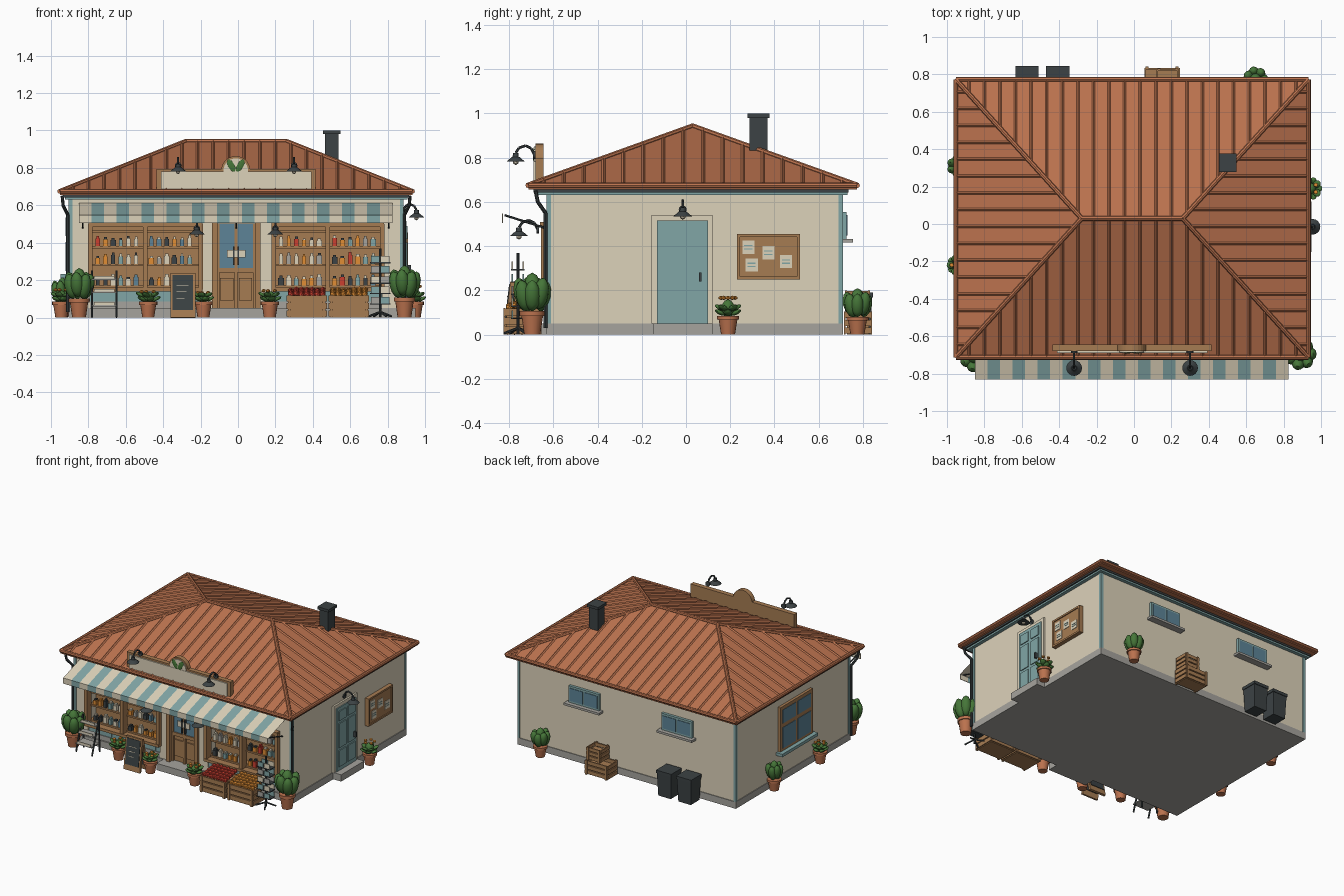
import bpy, bmesh, math, random
from mathutils import Matrix, Vector

if "Cube" in bpy.data.objects:
    bpy.data.objects.remove(bpy.data.objects["Cube"])
random.seed(4)

COLOURS = {"terracotta": (.50, .17, .077), "orange": (.75, .27, .035), "cream": (.72, .645, .49),
           "teal": (.22, .38, .38), "wood": (.38, .2, .085), "charcoal": (.045, .055, .058),
           "green": (.06, .18, .04), "stone": (.38, .37, .34), "glass": (.11, .23, .31), "red": (.6, .05, .03)}
MATS = {}
for key, c in COLOURS.items():
    MATS[key] = bpy.data.materials.new(key)
    MATS[key].diffuse_color = (*c, 1)


class Part:
    def __init__(s, name):
        s.name, s.bm, s.mats, s.m = name, bmesh.new(), [], Matrix()

    def paint(s, faces, mat):
        if mat not in s.mats:
            s.mats.append(mat)
        for f in faces:
            f.material_index = s.mats.index(mat)

    def verts(s, vs, mat):
        s.paint({f for v in vs for f in v.link_faces}, mat)

    def box(s, x0, x1, y0, y1, z0, z1, mat):
        m = s.m @ Matrix.Translation(((x0+x1)/2, (y0+y1)/2, (z0+z1)/2)) @ Matrix.Diagonal((x1-x0, y1-y0, z1-z0, 1))
        s.verts(bmesh.ops.create_cube(s.bm, size=1, matrix=m)["verts"], mat)

    def rod(s, a, b, r0, r1, mat, n=8):
        a, b = Vector(a), Vector(b)
        m = s.m @ Matrix.Translation((a+b)/2) @ (b-a).to_track_quat('Z', 'Y').to_matrix().to_4x4()
        s.verts(bmesh.ops.create_cone(s.bm, cap_ends=True, segments=n, radius1=r0, radius2=r1,
                                      depth=(b-a).length, matrix=m)["verts"], mat)

    def ball(s, c, radii, mat, rot=Matrix(), sub=2):
        m = s.m @ Matrix.Translation(c) @ rot @ Matrix.Diagonal((*radii, 1))
        s.verts(bmesh.ops.create_icosphere(s.bm, subdivisions=sub, radius=1, matrix=m)["verts"], mat)

    def face(s, pts, mat):
        s.paint([s.bm.faces.new([s.bm.verts.new(p) for p in pts])], mat)

    def done(s, smooth=False):
        me = bpy.data.meshes.new(s.name)
        s.bm.to_mesh(me)
        s.bm.free()
        for k in s.mats:
            me.materials.append(MATS[k])
        o = bpy.data.objects.new(s.name, me)
        bpy.context.collection.objects.link(o)
        if smooth:
            bpy.ops.object.select_all(action='DESELECT')
            o.select_set(True)
            bpy.context.view_layer.objects.active = o
            bpy.ops.object.shade_smooth_by_angle(angle=math.radians(40))


# walls, base, trims
p = Part("walls")
p.box(-.9, .88, -.52, .705, .05, .65, "cream")
p.box(-.9, .88, -.625, -.52, .5, .65, "cream")
for a, b in ((-.9, -.79), (-.2, -.13), (.11, .19), (.77, .88)):
    p.box(a, b, -.625, -.52, .05, .5, "cream")
p.done()
p = Part("base_and_steps")
p.box(-.905, .885, -.63, .71, 0, .05, "stone")
p.box(-.17, .15, -.71, -.63, 0, .05, "stone")
p.box(.885, .95, -.15, .12, 0, .05, "stone")
p.done()
p = Part("corner_and_eave_trim")
for x in (-.895, .875):
    for y in (-.62, .7):
        p.box(x-.01, x+.01, y-.01, y+.01, .05, .64, "teal")
p.box(-.925, .905, -.67, .73, .63, .645, "teal")
p.box(-.935, .915, -.69, .735, .642, .657, "charcoal")
p.done()
p = Part("downspouts")
for x, e in ((-.9, -1), (.88, 1)):
    pts = [(x+e*.04, -.68, .65), (x+e*.035, -.67, .6), (x+e*.01, -.635, .55), (x+e*.01, -.635, .03)]
    for a, b in zip(pts, pts[1:]):
        p.rod(a, b, .009, .009, "charcoal")
p.done(True)

# hipped roof with seams and ridge caps
X0, X1, Y0, Y1, ZE, ZR = -.953, .933, -.713, .773, .675, .942
RA, RB, YR = -.28, .26, .03
p = Part("roof")
p.box(X0, X1, Y0, Y1, .655, ZE, "terracotta")
A, B, C, D = (X0, Y0, ZE), (X1, Y0, ZE), (X1, Y1, ZE), (X0, Y1, ZE)
E, F = (RA, YR, ZR), (RB, YR, ZR)
for f in ((A, B, F, E), (C, D, E, F), (B, C, F), (D, A, E)):
    p.face(f, "terracotta")
p.done()
p = Part("roof_caps")
for a, b in ((A, E), (D, E), (B, F), (C, F), (E, F), (A, B), (B, C), (C, D), (D, A)):
    p.rod(a, b, .013, .013, "terracotta")
p.done(True)
p = Part("roof_seams")
for i in range(22):
    x = X0 + .07 + i*.0833
    t = min(1, (x-X0)/(RA-X0), (X1-x)/(X1-RB))
    for y in (Y0, Y1):
        p.rod((x, y, ZE), (x, y+(YR-y)*t, ZE+(ZR-ZE)*t), .008, .008, "terracotta", 4)
for i in range(16):
    y = Y0 + .07 + i*.09
    t = min((y-Y0)/(YR-Y0), (Y1-y)/(Y1-YR))
    for x, r in ((X0, RA), (X1, RB)):
        p.rod((x, y, ZE), (x+(r-x)*t, y, ZE+(ZR-ZE)*t), .008, .008, "terracotta", 4)
p.done()
p = Part("chimney")
p.box(.465, .537, .288, .368, .78, .98, "charcoal")
p.box(.455, .547, .278, .378, .98, 1.0, "charcoal")
p.done()

# shop windows with stocked shelves
for name, a, b in (("left_shop_window", -.79, -.2), ("right_shop_window", .19, .77)):
    p = Part(name)
    p.box(a, b, -.535, -.52, .15, .5, "wood")
    p.box(a, b, -.62, -.52, .05, .085, "stone")
    p.box(a, b, -.615, -.52, .085, .15, "teal")
    for k in range(3):
        p.box(a+.03+k*.18, a+.19+k*.18, -.622, -.61, .092, .138, "teal")
    p.box(a-.01, b+.01, -.66, -.53, .14, .16, "wood")
    p.box(a-.01, b+.01, -.66, -.6, .485, .51, "wood")
    mid = (a+b)/2
    for x in (a, mid, b):
        p.box(x-.012, x+.012, -.655, -.6, .15, .5, "wood")
    for z in (.16, .275, .37, .455):
        p.box(a, b, -.61, -.53, z, z+.012, "wood")
    for z in (.172, .287, .382):
        x = a + .04
        while x < b - .03:
            h, w = random.uniform(.04, .062), random.uniform(.01, .015)
            m = random.choice(("cream", "stone", "teal", "glass", "orange", "orange", "charcoal", "red", "cream"))
            if abs(x-mid) > .03:
                p.box(x-w, x+w, -.605, -.575, z, z+h*.75, m)
                p.box(x-w*.6, x+w*.6, -.6, -.58, z+h*.75, z+h, random.choice((m, "cream", "charcoal")))
            x += .041
    p.done()

# front door
p = Part("front_door")
p.box(-.13, .11, -.6, -.52, .05, .5, "wood")
for x in (-.125, .105):
    p.box(x-.015, x+.015, -.645, -.58, .05, .51, "wood")
p.box(-.11, .09, -.608, -.6, .26, .5, "glass")
for x in (-.107, -.01, .087):
    p.box(x-.008, x+.008, -.615, -.6, .05, .5, "wood")
p.box(-.11, .09, -.616, -.6, .24, .265, "wood")
for x in (-.095, .005):
    p.box(x, x+.07, -.609, -.6, .09, .21, "wood")
p.box(-.06, .04, -.624, -.616, .32, .36, "cream")
for x in (-.022, .002):
    p.box(x-.004, x+.004, -.63, -.61, .28, .38, "charcoal")
p.done()

# striped awning with valance and arms
p = Part("awning")
w = 1.675/25
for i in range(25):
    m = "teal" if i % 2 else "cream"
    x = -.85 + i*w
    for dz in (0, -.006):
        p.face([(x, -.83, .547+dz), (x+w, -.83, .547+dz), (x+w, -.63, .612+dz), (x, -.63, .612+dz)], m)
    p.box(x, x+w, -.832, -.828, .505, .547, m)
for x in (-.83, -.01, .805):
    p.rod((x, -.82, .54), (x, -.63, .48), .005, .005, "charcoal", 6)
p.done()

# roof sign with round leaf emblem
p = Part("roof_sign")
p.box(-.435, .415, -.68, -.645, .65, .795, "wood")
p.rod((-.012, -.68, .785), (-.012, -.645, .785), .078, .078, "wood", 28)
p.rod((-.012, -.686, .785), (-.012, -.68, .785), .066, .066, "cream", 28)
p.box(-.412, .392, -.689, -.68, .682, .782, "cream")
for e in (-1, 1):
    p.ball((-.012+e*.024, -.688, .812), (.017, .004, .038), "green", Matrix.Rotation(e*.5, 4, 'Y'))
p.done()


def lamp(name, base, d):
    p = Part(name)
    q, d, up = Vector(base), Vector(d), Vector((0, 0, 1))
    pts = [q, q+d*.015+up*.03, q+d*.04+up*.042, q+d*.07+up*.032, q+d*.085+up*.01]
    for a, b in zip(pts, pts[1:]):
        p.rod(a, b, .006, .006, "charcoal", 6)
    p.rod(q-d*.005, q+d*.006, .018, .018, "charcoal", 12)
    e = pts[-1]
    p.rod(e, e-up*.02, .012, .014, "charcoal", 12)
    p.rod(e-up*.018, e-up*.04, .016, .042, "charcoal", 16)
    p.ball(e-up*.042, (.014,)*3, "cream", sub=1)
    p.done(True)


for i, x in enumerate((-.32, .3)):
    lamp(f"sign_lamp_{i}", (x, -.685, .812), (0, -1, 0))
for i, x in enumerate((-.22, .2)):
    lamp(f"door_lamp_{i}", (x, -.67, .475), (0, -1, 0))
lamp("side_lamp", (.882, -.015, .565), (.85, 0, 0))

# side door and notice board
p = Part("side_door")
p.box(.87, .893, -.155, .12, .05, .54, "cream")
p.box(.88, .9, -.13, .1, .05, .515, "teal")
for y in (-.112, -.005):
    for z0, z1 in ((.08, .2), (.22, .4), (.42, .49)):
        p.box(.896, .906, y+.003, y+.085, z0, z1, "teal")
p.box(.9, .925, .058, .07, .24, .28, "charcoal")
p.done()
p = Part("notice_board")
p.box(.88, .903, .24, .505, .26, .445, "wood")
for y0, y1, z0, z1 in ((.23, .515, .25, .263), (.23, .515, .442, .455), (.23, .243, .25, .455), (.502, .515, .25, .455)):
    p.box(.88, .91, y0, y1, z0, z1, "wood")
for y, z in ((.255, .365), (.345, .34), (.27, .285), (.425, .3)):
    p.box(.903, .907, y, y+.055, z, z+.06, "cream")
    for k in (.02, .035):
        p.box(.904, .909, y+.008, y+.045, z+k, z+k+.005, "teal")
p.done()

# back windows and left window
for i, cx in enumerate((.33, -.43)):
    p = Part(f"back_window_{i}")
    p.box(cx-.125, cx+.125, .7, .725, .43, .555, "teal")
    for e in (-.112, .006):
        p.box(cx+e, cx+e+.106, .71, .729, .447, .54, "glass")
    p.box(cx-.145, cx+.145, .7, .755, .417, .433, "stone")
    p.done()
p = Part("left_window")
p.box(-.92, -.89, -.17, .21, .23, .56, "wood")
for y in (-.145, .032):
    for z0, z1 in ((.25, .405), (.435, .535)):
        p.box(-.923, -.91, y, y+.153, z0, z1, "glass")
p.box(-.95, -.89, -.19, .23, .21, .232, "teal")
p.done()


def plant(name, x, y, h, r, flowers):
    p = Part(name)
    ph = .085 if flowers else h*.38
    pr = .045 if h < .24 else .052
    p.m = Matrix.Translation((x, y, 0))
    p.rod((0, 0, 0), (0, 0, ph), pr*.7, pr, "terracotta", 16)
    p.rod((0, 0, ph*.8), (0, 0, ph), pr*1.1, pr*1.1, "terracotta", 16)
    top = h - ph
    n = 10 if flowers else 7
    for i in range(n):
        a = i*2*math.pi/n
        d = Vector((math.cos(a), math.sin(a), 0))
        rot = Matrix.Rotation(a, 4, 'Z') @ Matrix.Rotation(1.1 if flowers else .22, 4, 'Y')
        if flowers:
            p.ball(d*r*.65+Vector((0, 0, ph+.015+.022*(i % 2))), (.01, .02, r*.42), "green", rot)
            if i % 2:
                p.ball(d*r*.55+Vector((0, 0, h-.012)), (.013, .013, .01), "orange", sub=1)
        else:
            p.ball(d*r*.6+Vector((0, 0, ph+top*(.4+.06*(i % 2)))), (r*.42, r*.44, top*.42), "green", rot)
    p.ball((0, 0, ph+top*(.35 if flowers else .55)), (r*.5, r*.5, top*.45), "green")
    p.done(True)


for i, a in enumerate(((-.85, -.71, .265, .08, 0), (.89, -.695, .28, .083, 0), (.65, .775, .21, .065, 0),
                       (-.94, .31, .215, .058, 0), (-.945, -.22, .16, .055, 1), (.945, .19, .178, .06, 1),
                       (-.48, -.71, .15, .065, 1), (-.185, -.76, .145, .055, 1), (.17, -.75, .155, .06, 1))):
    plant(f"potted_plant_{i}", *a)


def crate(name, x0, x1, y0, y1, z0, z1, fruit=None):
    p = Part(name)
    n = 3
    h = (z1-z0)/n
    p.box(x0+.008, x1-.008, y0+.008, y1-.008, z0, z1-.03, "wood")
    for k in range(n):
        a, b = z0+k*h+.005, z0+(k+1)*h-.003
        for y in (y0, y1-.008):
            p.box(x0, x1, y, y+.008, a, b, "wood")
        for x in (x0, x1-.008):
            p.box(x, x+.008, y0, y1, a, b, "wood")
    for x in (x0+.006, x1-.022):
        p.box(x, x+.016, y0-.006, y0+.002, z0, z1, "wood")
        p.box(x, x+.016, y1-.002, y1+.006, z0, z1, "wood")
    if fruit:
        for i in range(7):
            for j in range(5):
                p.ball((x0+.022+i*(x1-x0-.044)/6, y0+.022+j*(y1-y0-.044)/4,
                        z1+.002+.005*j+random.uniform(0, .006)), (.018,)*3, fruit, sub=1)
    p.done()


crate("apple_crate", .26, .475, -.82, -.66, 0, .12, "red")
crate("orange_crate", .485, .7, -.82, -.66, 0, .12, "orange")
crate("back_crate_low", .055, .245, .72, .835, 0, .105)
crate("back_crate_high", .12, .24, .725, .825, .105, .2)

# bins behind the shop
for i, x in enumerate((-.572, -.408)):
    p = Part(f"bin_{i}")
    p.m = Matrix.Translation((x, .783, 0)) @ Matrix.Rotation(math.pi/4, 4, 'Z')
    p.rod((0, 0, 0), (0, 0, .17), .072, .082, "charcoal", 4)
    p.m = Matrix()
    p.box(x-.062, x+.062, .722, .845, .168, .19, "charcoal")
    p.done()

# leaning chalk board
p = Part("chalk_board")
for y, a in ((-.815, -.12), (-.735, .2)):
    p.m = Matrix.Translation((-.295, y, 0)) @ Matrix.Rotation(a, 4, 'X')
    p.box(-.067, .067, -.008, .008, 0, .24, "wood")
    p.box(-.055, .055, -.012, .012, .04, .228, "charcoal")
    for k in range(3):
        p.box(-.035, .03-.01*k, -.014, .011, .17-.035*k, .174-.035*k, "cream")
p.done()

# stepped rack and card stand
p = Part("low_rack")
for x in (-.78, -.65):
    p.rod((x, -.78, 0), (x, -.7, .25), .006, .006, "charcoal", 6)
    p.rod((x, -.69, 0), (x, -.7, .25), .006, .006, "charcoal", 6)
for k in range(3):
    z, y = .06 + k*.07, -.785 + k*.025
    p.box(-.78, -.65, y, -.695, z, z+.008, "stone")
    p.box(-.77, -.66, y, y+.006, z+.008, z+.022, "cream")
p.done()
p = Part("card_stand")
p.rod((.76, -.76, 0), (.76, -.76, .37), .007, .007, "charcoal")
for k in range(4):
    a = k*math.pi/2 + .5
    p.rod((.76, -.76, .03), (.76+.07*math.cos(a), -.76+.07*math.sin(a), .006), .006, .006, "charcoal", 6)
for k in range(5):
    z = .07 + k*.055
    p.box(.705, .815, -.79, -.73, z, z+.006, "charcoal")
    for j in range(2):
        for y in (-.788, -.738):
            p.box(.71+j*.053, .757+j*.053, y, y+.006, z+.006, z+.04, ("stone", "teal", "cream")[(j+k) % 3])
p.done()

for m in bpy.data.materials:
    if m.users and not m.is_grease_pencil:
        m.use_nodes = True
        m.node_tree.nodes["Principled BSDF"].inputs["Base Color"].default_value = m.diffuse_color
